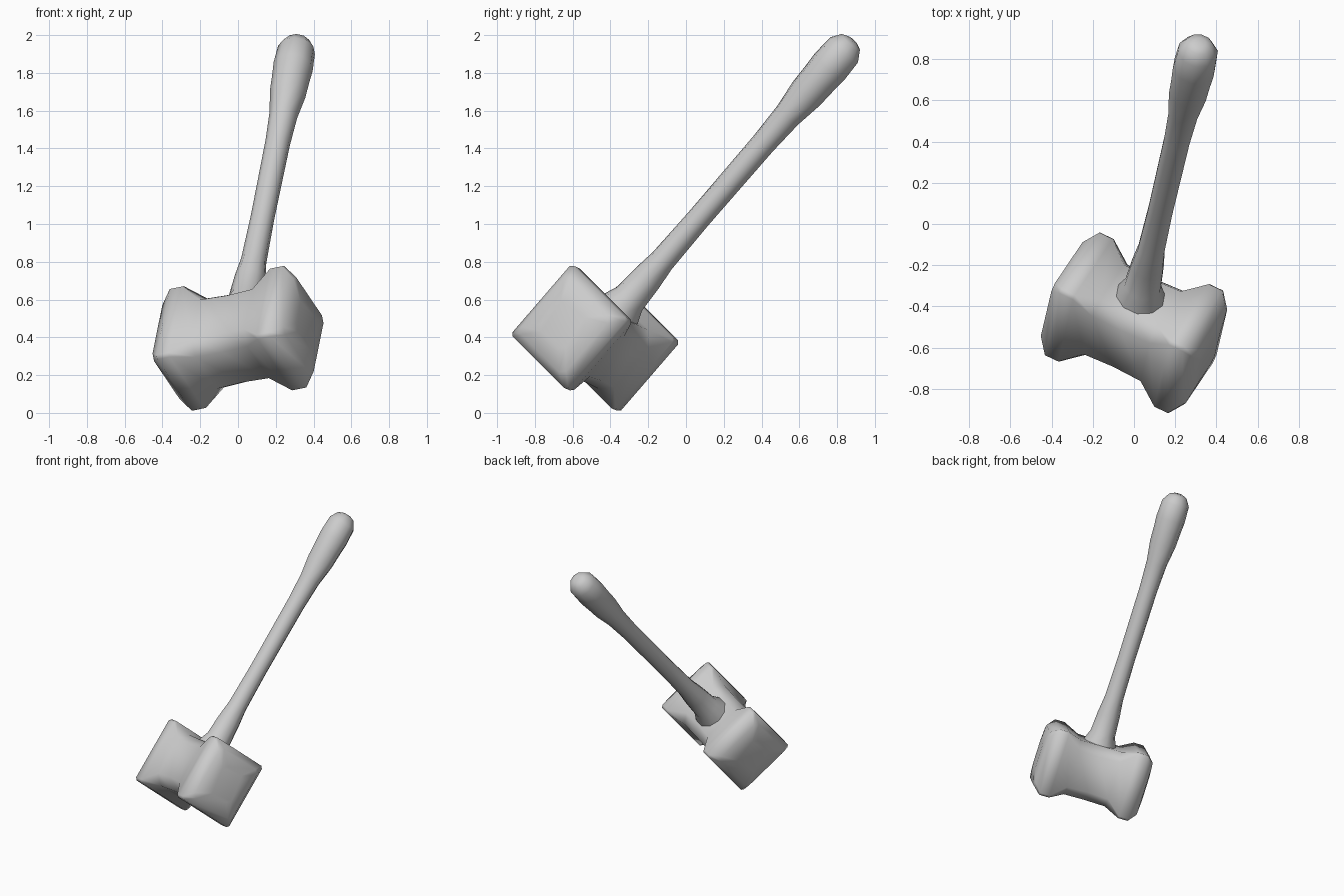
import bpy, bmesh, math
from mathutils import Vector, Matrix

if "Cube" in bpy.data.objects:
    bpy.data.objects.remove(bpy.data.objects["Cube"])

# Local frame: X = along the head, Y = across the head, Z = along the handle
up = Vector((0.152, 0.646, 0.749)).normalized()
along = Vector((0.89, -0.42, 0.18))
along = (along - along.dot(up) * up).normalized()
across = up.cross(along)
frame = Matrix((along, across, up)).transposed().to_4x4()
frame.translation = (0.0, -0.48, 0.395)


def loft(name, rings, angle):
    """Skin a list of equal-sized rings, cap both ends."""
    bm = bmesh.new()
    loops = [[bm.verts.new(frame @ Vector(p)) for p in r] for r in rings]
    n = len(loops[0])
    for a, b in zip(loops, loops[1:]):
        for i in range(n):
            j = (i + 1) % n
            bm.faces.new((a[i], a[j], b[j], b[i]))
    bm.faces.new(loops[0][::-1])
    bm.faces.new(loops[-1])
    bmesh.ops.recalc_face_normals(bm, faces=bm.faces)
    me = bpy.data.meshes.new(name)
    bm.to_mesh(me)
    bm.free()
    ob = bpy.data.objects.new(name, me)
    bpy.context.collection.objects.link(ob)
    bpy.ops.object.select_all(action='DESELECT')
    ob.select_set(True)
    bpy.context.view_layer.objects.active = ob
    bpy.ops.object.shade_smooth_by_angle(angle=math.radians(angle))
    return ob


def block_ring(x, hy, hz, c):
    """Rectangle with chamfered corners at position x along the head."""
    return [(x, hy, hz - c), (x, hy - c, hz), (x, c - hy, hz), (x, -hy, hz - c),
            (x, -hy, c - hz), (x, c - hy, -hz), (x, hy - c, -hz), (x, hy, c - hz)]


def round_ring(z, r, n=10):
    return [(r * math.cos(2 * math.pi * i / n), r * math.sin(2 * math.pi * i / n), z)
            for i in range(n)]


# Hammer head: narrow waist flaring into two pillowed square faces, mirrored
half = [(0.0, 0.195, 0.205, 0.07), (0.155, 0.197, 0.207, 0.065), (0.262, 0.23, 0.25, 0.017),
        (0.335, 0.23, 0.25, 0.017), (0.39, 0.185, 0.20, 0.03), (0.406, 0.1, 0.11, 0.03)]
sections = [(-x, y, z, c) for x, y, z, c in reversed(half[1:])] + half
loft("hammer_head", [block_ring(*s) for s in sections], 75)

# Handle: flared collar, slim shaft, thick rounded grip
profile = [(0.12, 0.13), (0.21, 0.12), (0.28, 0.092), (0.42, 0.083), (0.55, 0.068),
           (0.85, 0.063), (1.38, 0.066), (1.58, 0.075), (1.73, 0.096), (1.83, 0.1),
           (1.92, 0.106), (2.04, 0.1), (2.095, 0.065), (2.11, 0.03)]
loft("handle", [round_ring(z, r) for z, r in profile], 75)
